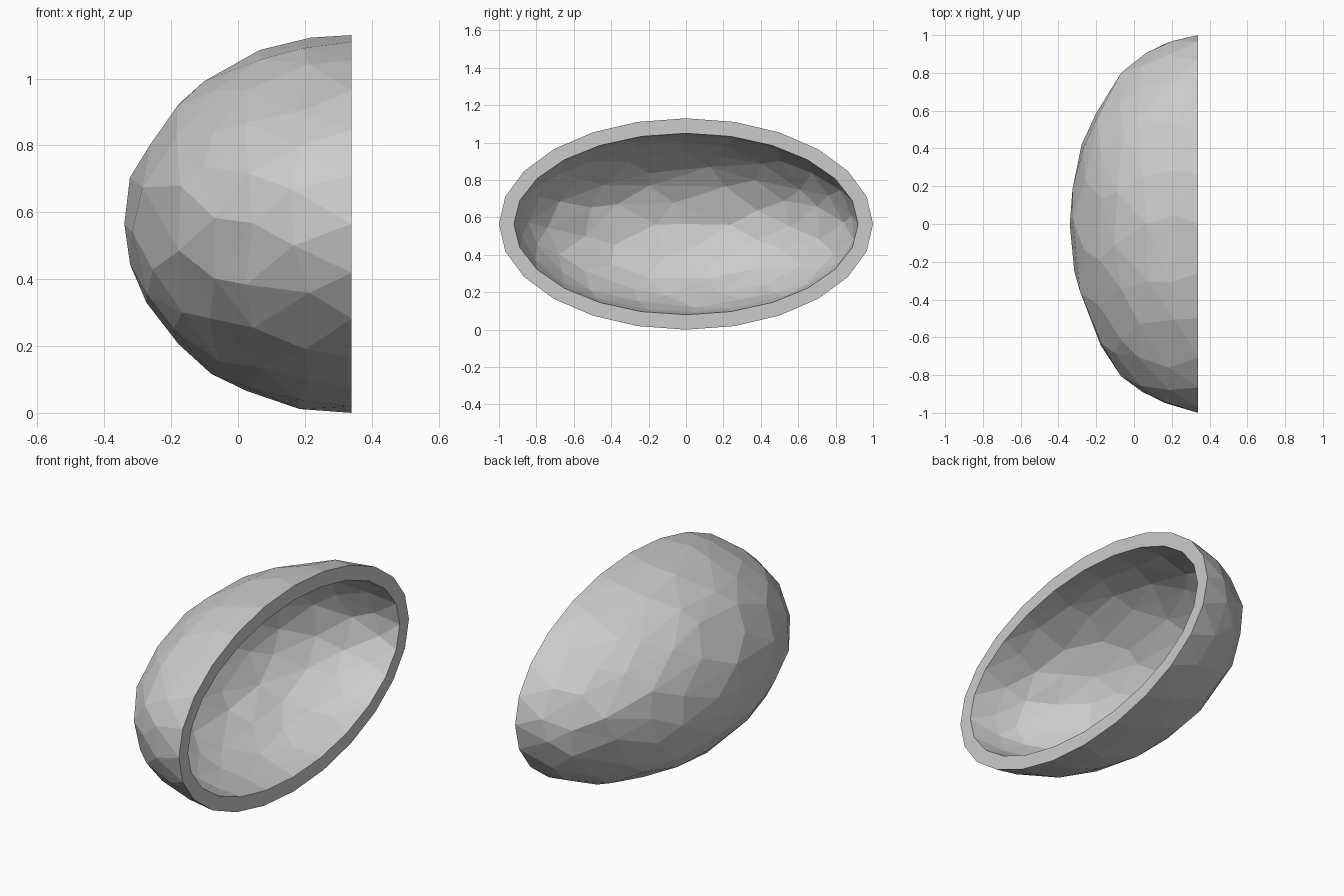
import bpy
import bmesh
import math
import random
from mathutils import Vector

cube = bpy.data.objects.get("Cube")
if cube:
    bpy.data.objects.remove(cube, do_unlink=True)

random.seed(7)
RIM = 24                                  # corners around the open rim
RINGS = (24, 22, 20, 17, 13, 8, 4, 1)     # corners per ring, rim to pole
CENTRE = Vector((0.34, 0, 0.565))
OUTER = Vector((0.68, 1.0, 0.565))
INNER = Vector((0.60, 0.92, 0.485))


def add_half_shell(bm, radii):
    """Irregularly faceted half ellipsoid, open towards +x; returns its rim."""
    verts = []
    last = len(RINGS) - 1
    for i, count in enumerate(RINGS):
        inside = 0 < i < last
        for k in range(count):
            lat = math.pi / 2 * i / last
            lon = math.tau * k / count
            if inside:
                lat += random.uniform(-0.05, 0.05)
                lon += (0.5 * (i % 2) + random.uniform(-0.2, 0.2)) * math.tau / count
            verts.append(bm.verts.new((-math.sin(lat),
                                       math.cos(lat) * math.cos(lon),
                                       math.cos(lat) * math.sin(lon))))
    rim = verts[:RIM]

    # Skin the points, then open the flat side
    hull = bmesh.ops.convex_hull(bm, input=verts)
    rim_set = set(rim)
    cap = [f for f in hull["geom"]
           if isinstance(f, bmesh.types.BMFace) and all(v in rim_set for v in f.verts)]
    bmesh.ops.delete(bm, geom=cap, context="FACES_ONLY")
    loose = [e for e in bm.edges if not e.link_faces]
    bmesh.ops.delete(bm, geom=loose, context="EDGES")

    # Stretch to size with slight hand-cut unevenness
    for i, v in enumerate(verts):
        uneven = 1.0 if i < RIM or i == len(verts) - 1 else random.uniform(0.988, 1.008)
        v.co = CENTRE + v.co * uneven * radii
    return rim


# Hollow half shell with a flat rim joining outside and inside
bm = bmesh.new()
outer_rim = add_half_shell(bm, OUTER)
inner_rim = add_half_shell(bm, INNER)
for k in range(RIM):
    n = (k + 1) % RIM
    bm.faces.new((outer_rim[k], outer_rim[n], inner_rim[n], inner_rim[k]))
bmesh.ops.recalc_face_normals(bm, faces=bm.faces[:])

mesh = bpy.data.meshes.new("half_shell")
bm.to_mesh(mesh)
bm.free()
shell = bpy.data.objects.new("half_shell", mesh)
bpy.context.collection.objects.link(shell)

# Plain grey
grey = bpy.data.materials.new("light_grey")
grey.use_nodes = True
colour = (0.6, 0.6, 0.6, 1)
grey.diffuse_color = colour
grey.node_tree.nodes["Principled BSDF"].inputs["Base Color"].default_value = colour
mesh.materials.append(grey)
